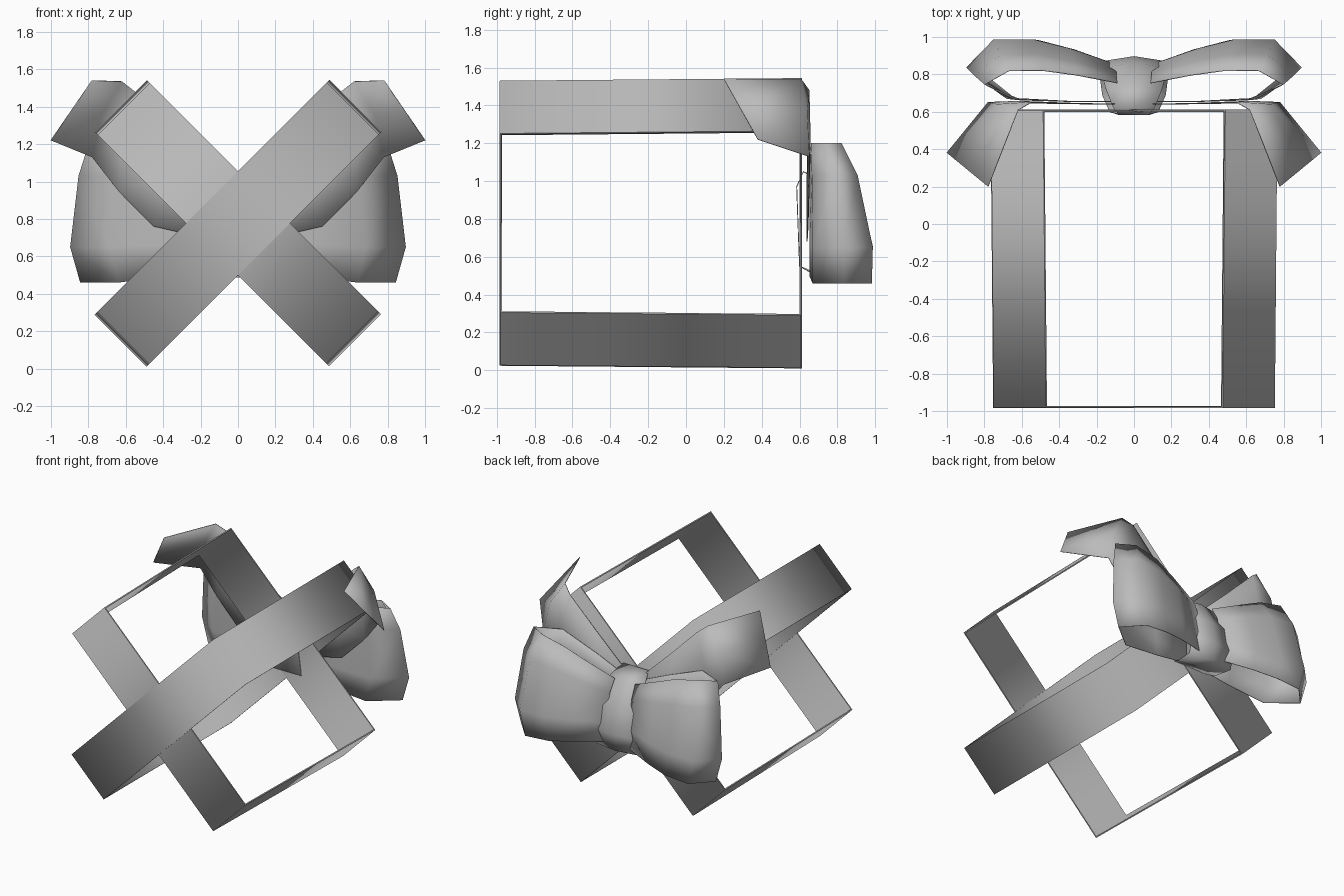
import bpy, bmesh, math
from mathutils import Vector

if "Cube" in bpy.data.objects:
    bpy.data.objects.remove(bpy.data.objects["Cube"])

grey = bpy.data.materials.new("ribbon grey")
grey.diffuse_color = (0.5, 0.5, 0.5, 1)
grey.use_nodes = True
grey.node_tree.nodes["Principled BSDF"].inputs["Base Color"].default_value = grey.diffuse_color
MID_Z = 0.777   # height of the crossing


def finish(name, bm, thickness=0.0, mirror=False):
    """Turn a bmesh into a smooth shaded object."""
    for f in bm.faces:
        f.smooth = True
    mesh = bpy.data.meshes.new(name)
    bm.to_mesh(mesh)
    bm.free()
    mesh.materials.append(grey)
    ob = bpy.data.objects.new(name, mesh)
    bpy.context.collection.objects.link(ob)
    if mirror:
        ob.modifiers.new("mirror", 'MIRROR')
    if thickness:
        mod = ob.modifiers.new("thickness", 'SOLIDIFY')
        mod.thickness = thickness
        mod.offset = 0
    return ob


def sheet(rows, flip=False, closed=False):
    """Skin a grid of points with quads."""
    bm = bmesh.new()
    grid = [[bm.verts.new(p) for p in row] for row in rows]
    if closed:
        grid.append(grid[0])
    for a, b in zip(grid, grid[1:]):
        for i in range(len(a) - 1):
            quad = (a[i], a[i + 1], b[i + 1], b[i])
            bm.faces.new(quad[::-1] if flip else quad)
    return bm


def wrap_band(name, side, inset):
    """Flat closed ribbon around the box, running along one diagonal."""
    along = Vector((side, 0, 1)).normalized()
    across = Vector((-side, 0, 1)).normalized() * 0.197
    centre = Vector((0, 0, MID_Z))
    corners = [(0.868, -0.985), (0.888, 0.612), (-0.888, 0.612), (-0.868, -0.985)]
    bm = bmesh.new()
    rings = []
    for l, y in corners:
        ring = []
        for d, s in ((inset, 1), (inset, -1), (inset + 0.009, -1), (inset + 0.009, 1)):
            length = l - math.copysign(d, l)
            depth = y - math.copysign(d, y)
            ring.append(bm.verts.new(centre + along * length + across * s + Vector((0, depth, 0))))
        rings.append(ring)
    for k in range(4):
        a, b = rings[k], rings[(k + 1) % 4]
        for i in range(4):
            j = (i + 1) % 4
            bm.faces.new((a[i], a[j], b[j], b[i]))
            bm.edges.get((a[i], b[i])).smooth = False   # crisp ribbon border
    bmesh.ops.recalc_face_normals(bm, faces=bm.faces)
    return finish(name, bm)


wrap_band("front_wrap_band", 1, 0.0)
wrap_band("rear_wrap_band", -1, 0.004)

# Bow loops: one plan path, swept through rows from top edge to bottom edge
path = [(0.10, 0.60), (0.34, 0.85), (0.54, 1.0), (0.75, 1.0),
        (0.895, 0.55), (0.68, 0.05), (0.35, 0.0), (0.06, 0.0)]
# height at the knot, height at the outer end, depth, width
levels = [(0.95, 1.20, 0.165, 0.89), (0.87, 1.03, 0.25, 0.95),
          (0.68, 0.65, 0.33, 1.0), (0.54, 0.46, 0.325, 0.94)]
rows = []
for z_in, z_out, depth, width in levels:
    rows.append([(x * width, 0.655 + depth * f,
                  z_in + (z_out - z_in) * min(1, x / 0.65)) for x, f in path])
finish("bow_loop", sheet(rows), 0.005, mirror=True)

# Tails: lie on the back, then fold forward around the corner
upper = [(0.06, 0.64, 1.00), (0.32, 0.645, 1.25), (0.55, 0.65, 1.48),
         (0.62, 0.61, 1.535), (0.78, 0.20, 1.54)]
lower = [(0.10, 0.64, 0.68), (0.45, 0.645, 0.76), (0.64, 0.65, 0.95),
         (0.78, 0.65, 1.13), (1.0, 0.38, 1.22)]
bulge = [0, 0, 0.02, 0.03, 0]
middle = []
for a, b, h in zip(upper, lower, bulge):
    m = (Vector(a) + Vector(b)) / 2
    middle.append(m + Vector((h, h * 0.3, h)))
finish("bow_tail", sheet([upper, middle, lower]), 0.005, mirror=True)

# Knot: band wrapped around the middle of the bow; y, z, half width
profile = [(0.585, 0.97, 0.08), (0.62, 1.05, 0.11), (0.75, 0.99, 0.15), (0.86, 0.80, 0.18),
           (0.895, 0.62, 0.19), (0.87, 0.49, 0.19), (0.72, 0.50, 0.17), (0.60, 0.55, 0.13)]
rows = [[(-w, y - 0.03, z), (0, y, z), (w, y - 0.03, z)] if 0.7 < y else
        [(-w, y, z), (0, y, z), (w, y, z)] for y, z, w in profile]
finish("bow_knot", sheet(rows, closed=True), 0.005)
